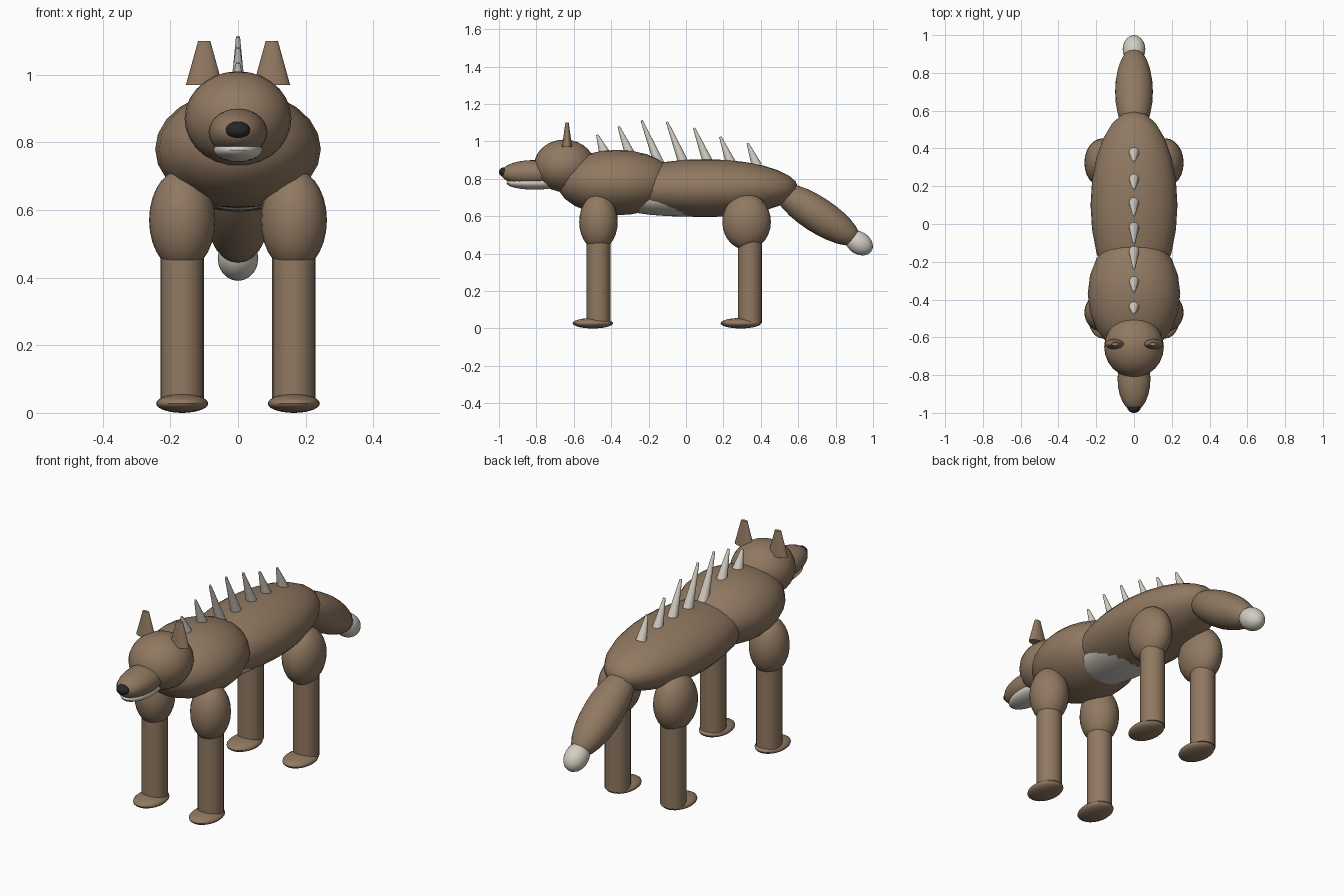
import bpy
from math import radians, sin, cos
from mathutils import Vector

cube = bpy.data.objects.get("Cube")
if cube:
    bpy.data.objects.remove(cube, do_unlink=True)


def make_material(name, color):
    mat = bpy.data.materials.new(name)
    mat.use_nodes = True
    mat.diffuse_color = (*color, 1)
    mat.node_tree.nodes["Principled BSDF"].inputs["Base Color"].default_value = (*color, 1)
    return mat


BROWN = make_material("brown fur", (0.28, 0.19, 0.12))
PALE = make_material("pale cream", (0.66, 0.62, 0.55))
DARK = make_material("dark nose", (0.02, 0.02, 0.022))


def finish(name, mat):
    obj = bpy.context.object
    obj.name = obj.data.name = name
    obj.data.materials.append(mat)
    bpy.ops.object.transform_apply(location=False, rotation=True, scale=True)
    bpy.ops.object.shade_smooth_by_angle(angle=radians(40))
    return obj


def ellipsoid(name, mat, center, radii, tilt=0, segments=24, rings=14):
    bpy.ops.mesh.primitive_uv_sphere_add(segments=segments, ring_count=rings,
                                         location=center, rotation=(radians(tilt), 0, 0))
    bpy.context.object.scale = radii
    return finish(name, mat)


def cone(name, mat, center, bottom, top, height, tilt=0, flat=1):
    bpy.ops.mesh.primitive_cone_add(vertices=20, radius1=bottom, radius2=top, depth=height,
                                    location=center, rotation=(radians(tilt), 0, 0))
    bpy.context.object.scale.y = flat
    return finish(name, mat)


# Torso
ellipsoid("body", BROWN, (0, 0.1, 0.75), (0.23, 0.5, 0.155))
ellipsoid("chest", BROWN, (0, -0.37, 0.78), (0.245, 0.32, 0.175), segments=20, rings=12)
ellipsoid("belly", PALE, (0, 0, 0.7), (0.18, 0.45, 0.102))

# Head
ellipsoid("head", BROWN, (0, -0.65, 0.87), (0.158, 0.163, 0.14))
ellipsoid("snout", BROWN, (0, -0.82, 0.83), (0.087, 0.17, 0.07))
ellipsoid("lower_jaw", PALE, (0, -0.81, 0.778), (0.073, 0.15, 0.036))
ellipsoid("nose", DARK, (0, -0.97, 0.836), (0.036, 0.03, 0.026))

# Tail
ellipsoid("tail", BROWN, (0, 0.7, 0.61), (0.1, 0.27, 0.095), tilt=-33)
ellipsoid("tail_tip", PALE, (0, 0.925, 0.457), (0.06, 0.08, 0.06), tilt=-33)

# Ears and legs, mirrored left and right
for side, s in (("left", 1), ("right", -1)):
    cone(side + "_ear", BROWN, (s * 0.1, -0.636, 1.035), 0.054, 0.018, 0.13, flat=0.5)
    x = s * 0.165
    for end, thigh_y, thigh_r, shin_y, foot_y in (("front", -0.468, 0.103, -0.467, -0.498),
                                                  ("hind", 0.324, 0.13, 0.342, 0.293)):
        leg = side + "_" + end
        ellipsoid(leg + "_upper_leg", BROWN, (x, thigh_y, 0.57), (0.098, thigh_r, 0.15))
        cone(leg + "_lower_leg", BROWN, (x, shin_y, 0.265), 0.064, 0.064, 0.47)
        ellipsoid(leg + "_foot", BROWN, (x, foot_y, 0.028), (0.077, 0.108, 0.028))

# Row of spines along the back, leaning forward: tip y, tip z, length
LEAN = 22
axis = Vector((0, -sin(radians(LEAN)), cos(radians(LEAN))))
spines = [(-0.475, 1.035, 0.1), (-0.36, 1.08, 0.16), (-0.237, 1.112, 0.25),
          (-0.102, 1.105, 0.24), (0.043, 1.072, 0.2), (0.183, 1.025, 0.155),
          (0.33, 0.99, 0.13)]
for i, (y, z, length) in enumerate(spines):
    center = Vector((0, y, z)) - axis * length / 2
    cone(f"spine_{i + 1}", PALE, center, 0.028, 0.006, length, tilt=LEAN)
